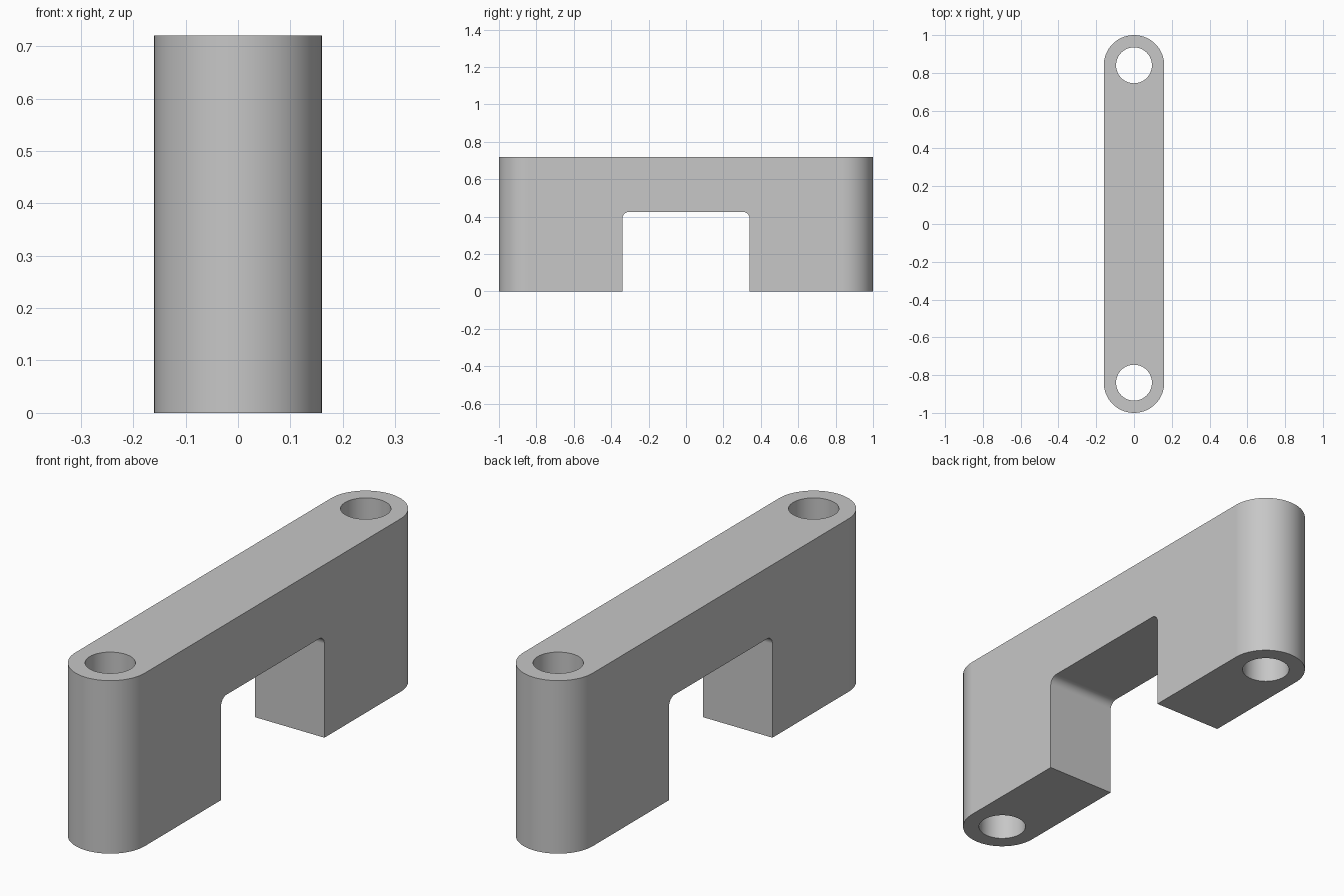
import bpy, bmesh
from math import pi, cos, sin, radians
from mathutils import Vector

LENGTH, WIDTH, HEIGHT = 2.0, 0.32, 0.72
R = WIDTH / 2
HOLE_Y, HOLE_R = LENGTH / 2 - R, 0.095
SLOT_Y, SLOT_Z, FILLET = 0.34, 0.425, 0.035

cube = bpy.data.objects.get("Cube")
if cube:
    bpy.data.objects.remove(cube, do_unlink=True)


def arc(cx, cy, r, start, end, steps):
    angles = [start + (end - start) * i / steps for i in range(steps + 1)]
    return [(cx + r * cos(a), cy + r * sin(a)) for a in angles]


def prism(name, points, direction):
    """Extrude a closed ring of 3D points along a direction."""
    bm = bmesh.new()
    face = bm.faces.new([bm.verts.new(p) for p in points])
    result = bmesh.ops.extrude_face_region(bm, geom=[face], use_keep_orig=True)
    moved = [v for v in result["geom"] if isinstance(v, bmesh.types.BMVert)]
    bmesh.ops.translate(bm, verts=moved, vec=Vector(direction))
    bmesh.ops.recalc_face_normals(bm, faces=bm.faces)
    mesh = bpy.data.meshes.new(name)
    bm.to_mesh(mesh)
    bm.free()
    obj = bpy.data.objects.new(name, mesh)
    bpy.context.collection.objects.link(obj)
    return obj


# Bridge body: rounded-end bar
outline = arc(0, HOLE_Y, R, 0, pi, 48) + arc(0, -HOLE_Y, R, pi, 2 * pi, 48)
body = prism("bridge_handle", [(x, y, 0) for x, y in outline], (0, 0, HEIGHT))

# Central slot with filleted upper corners
slot = [(SLOT_Y, -0.1)]
slot += arc(SLOT_Y - FILLET, SLOT_Z - FILLET, FILLET, 0, pi / 2, 12)
slot += arc(FILLET - SLOT_Y, SLOT_Z - FILLET, FILLET, pi / 2, pi, 12)
slot += [(-SLOT_Y, -0.1)]
cutters = [prism("slot_cutter", [(-WIDTH, y, z) for y, z in slot], (2 * WIDTH, 0, 0))]

# Vertical through hole in each leg
for side in (-1, 1):
    ring = arc(0, side * HOLE_Y, HOLE_R, 0, 2 * pi, 64)[:-1]
    cutters.append(prism("hole_cutter", [(x, y, -0.1) for x, y in ring], (0, 0, HEIGHT + 0.2)))

bpy.ops.object.select_all(action="DESELECT")
body.select_set(True)
bpy.context.view_layer.objects.active = body
for cutter in cutters:
    cutter.hide_render = True
    mod = body.modifiers.new("cut", "BOOLEAN")
    mod.operation, mod.solver, mod.object = "DIFFERENCE", "EXACT", cutter
    bpy.ops.object.modifier_apply(modifier=mod.name)
    bpy.data.objects.remove(cutter, do_unlink=True)

# Smooth curved walls, crisp rims
bpy.ops.object.shade_smooth_by_angle(angle=radians(30))
weighted = body.modifiers.new("flat_sides", "WEIGHTED_NORMAL")
weighted.keep_sharp = True

# Plain grey finish
grey = bpy.data.materials.new("light_grey")
grey.use_nodes = True
color = (0.57, 0.57, 0.57, 1)
grey.diffuse_color = color
grey.node_tree.nodes["Principled BSDF"].inputs["Base Color"].default_value = color
body.data.materials.clear()
body.data.materials.append(grey)
